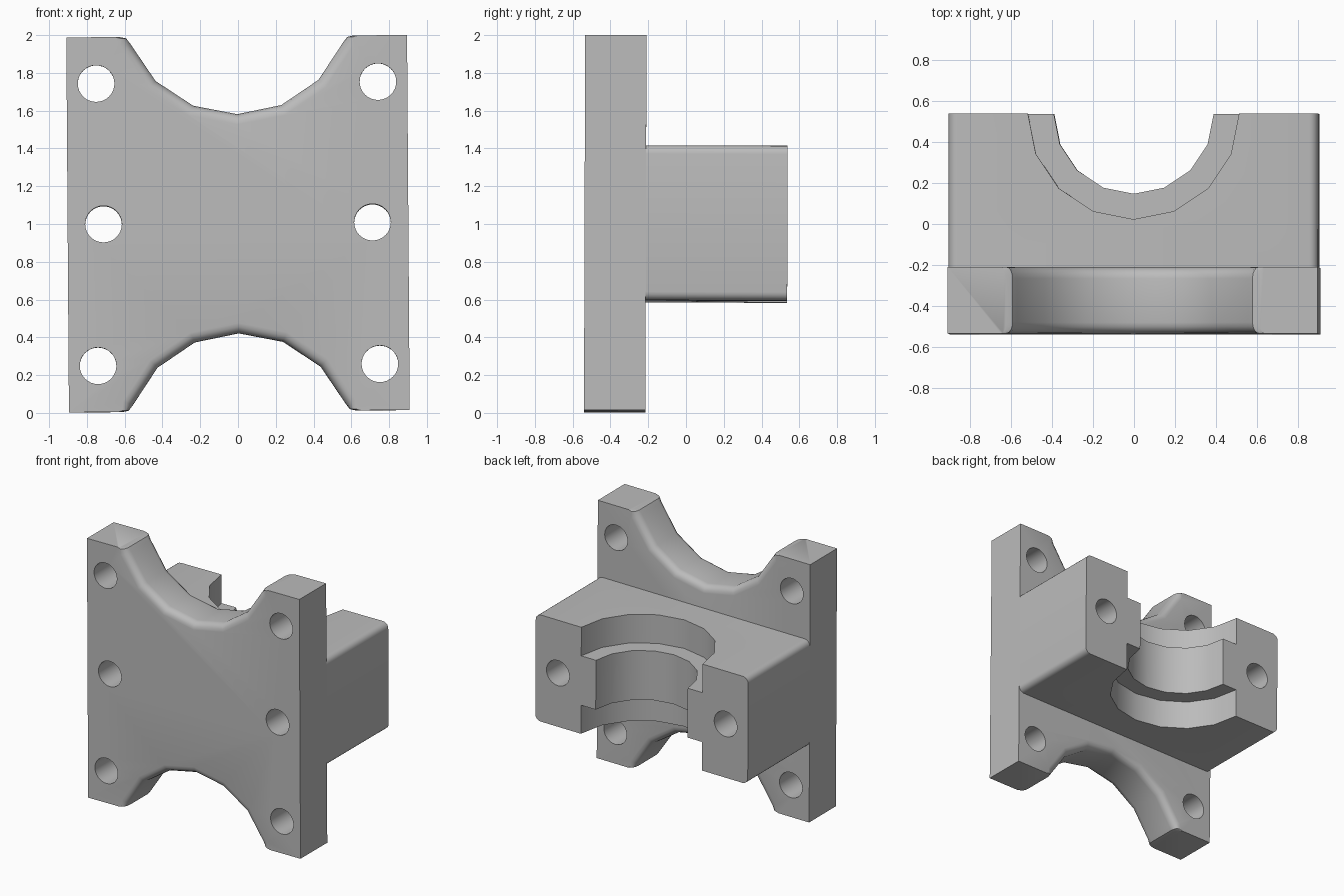
import bpy, bmesh
from math import sin, cos, pi, sqrt
from mathutils import Matrix

cube = bpy.data.objects.get("Cube")
if cube:
    bpy.data.objects.remove(cube)

grey = bpy.data.materials.new("plain grey")
grey.use_nodes = True
GREY = (0.5, 0.5, 0.5, 1)
grey.diffuse_color = GREY
grey.node_tree.nodes["Principled BSDF"].inputs["Base Color"].default_value = GREY

HALF_W, HALF_H, BLOCK_H = 0.902, 0.9925, 0.41
FRONT, MID, BACK = -0.537, -0.212, 0.537
FILLET = 0.055


def make(name, bm):
    bmesh.ops.recalc_face_normals(bm, faces=bm.faces[:])
    mesh = bpy.data.meshes.new(name)
    bm.to_mesh(mesh)
    bm.free()
    mesh.materials.append(grey)
    ob = bpy.data.objects.new(name, mesh)
    bpy.context.collection.objects.link(ob)
    return ob


def box(y0, y1, half_h, rounding=0):
    bm = bmesh.new()
    m = Matrix.Translation((0, (y0 + y1) / 2, 0)) @ Matrix.Diagonal((2 * HALF_W, y1 - y0, 2 * half_h, 1))
    bmesh.ops.create_cube(bm, size=1, matrix=m)
    if rounding:
        along_y = [e for e in bm.edges if abs(e.verts[0].co.y - e.verts[1].co.y) > 0.1]
        bmesh.ops.bevel(bm, geom=along_y, offset=rounding, segments=5, profile=0.5, affect='EDGES')
    return bm


def cylinder(name, radius, length, sides, matrix):
    bm = bmesh.new()
    bmesh.ops.create_cone(bm, cap_ends=True, segments=sides, radius1=radius, radius2=radius,
                          depth=length, matrix=matrix)
    return make(name, bm)


def scoop_section(d, side):
    # Arc with rounded shoulders, widened by d
    r = 0.61 + d
    half = [(r * sin(k * pi / 8), 1.19 - r * cos(k * pi / 8)) for k in range(4)]
    half += [(0.585 + 0.6 * d, 0.985), (0.625 + 0.4 * d, 0.994), (0.625 + 0.4 * d, 1.1)]
    full = [(-x, z) for x, z in half[:0:-1]] + half
    return [(x, z * side) for x, z in full]


def scoop_cutter(side):
    # Loft that flares at the front and back to leave rounded rims
    steps = [(-0.03, FILLET)]
    for i in range(5):
        t = FILLET * (1 - cos(i * pi / 8))
        steps.append((t, FILLET - sqrt(FILLET ** 2 - (FILLET - t) ** 2)))
    rows = [(FRONT + t, d) for t, d in steps] + [(MID - t, d) for t, d in reversed(steps)]
    bm = bmesh.new()
    rings = [[bm.verts.new((x, y, z)) for x, z in scoop_section(d, side)] for y, d in rows]
    n = len(rings[0])
    for a, b in zip(rings, rings[1:]):
        for i in range(n):
            j = (i + 1) % n
            bm.faces.new((a[i], a[j], b[j], b[i]))
    bm.faces.new(rings[0])
    bm.faces.new(rings[-1])
    return make("scoop_cutter", bm)


def carve(ob, cutters):
    for c in cutters:
        mod = ob.modifiers.new("cut", 'BOOLEAN')
        mod.operation = 'DIFFERENCE'
        mod.solver = 'EXACT'
        mod.object = c
    dg = bpy.context.evaluated_depsgraph_get()
    mesh = bpy.data.meshes.new_from_object(ob.evaluated_get(dg))
    ob.modifiers.clear()
    ob.data = mesh


def bolt_hole(x, z):
    m = Matrix.Translation((x, 0, z)) @ Matrix.Rotation(pi / 2, 4, 'X')
    return cylinder("hole_cutter", 0.097, 3, 32, m)


# Cutters
middle_holes = [bolt_hole(s * 0.712, 0.003) for s in (-1, 1)]
corner_holes = [bolt_hole(s * 0.746, t * 0.747) for s in (-1, 1) for t in (-1, 1)]
scoops = [scoop_cutter(s) for s in (-1, 1)]
bore = [cylinder("bore_cutter", 0.39, 2, 16, Matrix.Translation((0, BACK, 0)))]
bore += [cylinder("recess_cutter", 0.515, 0.4, 16, Matrix.Translation((0, BACK, s * 0.39)))
         for s in (-1, 1)]

# Mounting plate with scooped top and bottom
plate = make("mounting_plate", box(FRONT, MID, HALF_H))
carve(plate, scoops + corner_holes + middle_holes)

# Half bearing block with stepped bore
block = make("bearing_block", box(MID, BACK, BLOCK_H, 0.045))
carve(block, bore + middle_holes)

for c in set(middle_holes + corner_holes + scoops + bore):
    bpy.data.objects.remove(c)

# Slight lean of the whole part, and smooth shading
lean = Matrix.Translation((0, 0, 1)) @ Matrix.Rotation(-0.007, 4, 'Y') @ Matrix.Rotation(-0.003, 4, 'X')
bpy.ops.object.select_all(action='DESELECT')
for ob in (plate, block):
    ob.data.transform(lean)
    ob.select_set(True)
bpy.context.view_layer.objects.active = plate
bpy.ops.object.shade_smooth_by_angle(angle=pi / 6)
